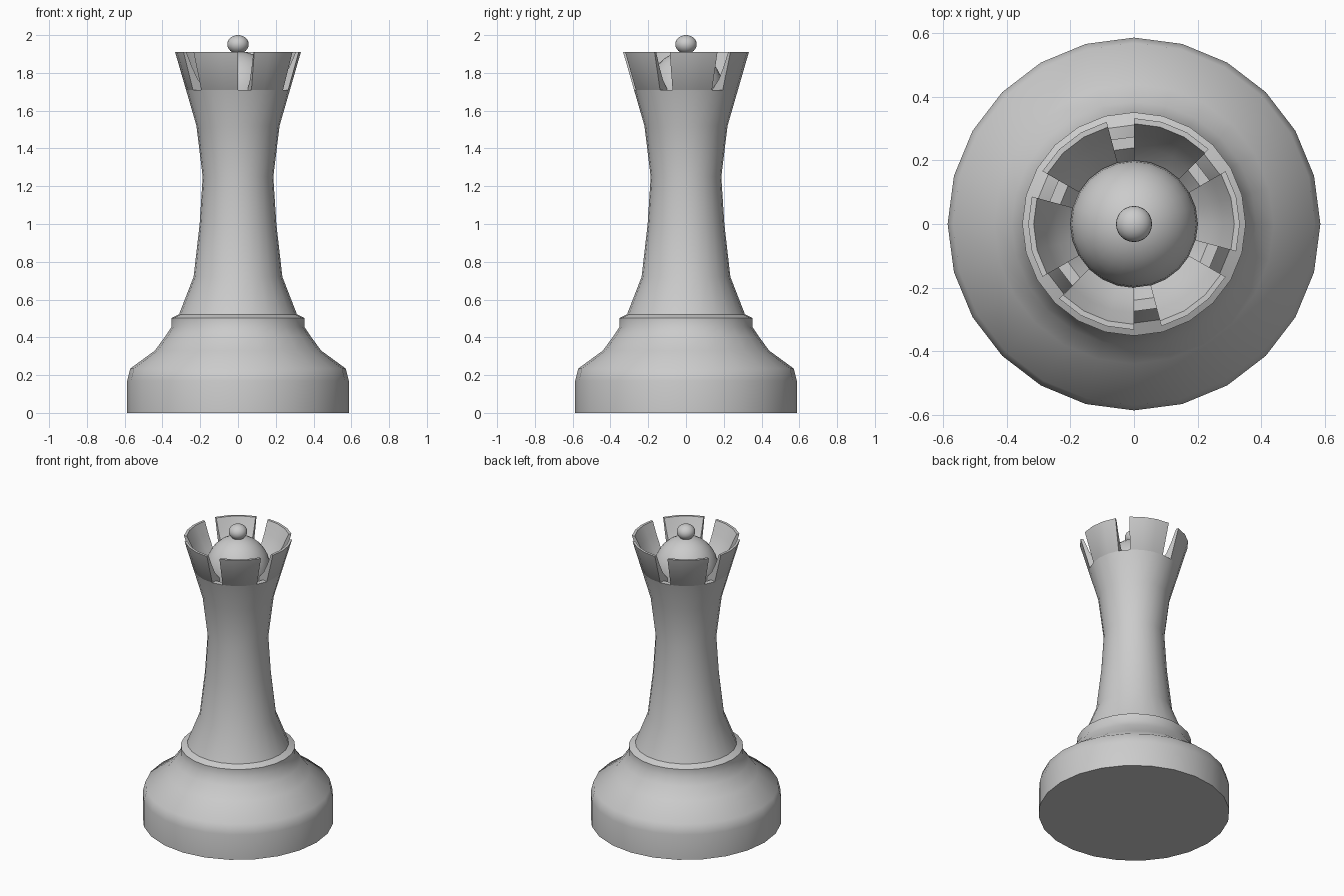
import bpy, bmesh
from math import radians, cos, sin, pi

if "Cube" in bpy.data.objects:
    bpy.data.objects.remove(bpy.data.objects["Cube"])

N = 24
STEP = 2 * pi / N


def finish(bm, name, angle):
    bmesh.ops.remove_doubles(bm, verts=bm.verts, dist=1e-5)
    bmesh.ops.recalc_face_normals(bm, faces=bm.faces)
    mesh = bpy.data.meshes.new(name)
    bm.to_mesh(mesh)
    bm.free()
    ob = bpy.data.objects.new(name, mesh)
    bpy.context.collection.objects.link(ob)
    bpy.ops.object.select_all(action='DESELECT')
    ob.select_set(True)
    bpy.context.view_layer.objects.active = ob
    bpy.ops.object.shade_smooth_by_angle(angle=radians(angle))
    return ob


def ring(bm, profile, a):
    return [bm.verts.new((r * cos(a), r * sin(a), z)) for r, z in profile]


def lathe(name, profile, angle=40):
    """Full turn of an open profile; ends on the axis or is capped at the bottom."""
    bm = bmesh.new()
    cols = [ring(bm, profile, i * STEP) for i in range(N)]
    for i in range(N):
        a, b = cols[i], cols[(i + 1) % N]
        for j in range(len(profile) - 1):
            if profile[j][0] < 1e-6:
                bm.faces.new((a[j], b[j + 1], a[j + 1]))
            elif profile[j + 1][0] < 1e-6:
                bm.faces.new((a[j], b[j], a[j + 1]))
            else:
                bm.faces.new((a[j], b[j], b[j + 1], a[j + 1]))
    if profile[0][0] > 0:
        bm.faces.new([c[0] for c in cols])
    return finish(bm, name, angle)


# Base, collar and stem, with a recessed seat at the foot of the crown
lathe("body", [
    (0.587, 0), (0.587, 0.17), (0.57, 0.235), (0.44, 0.33),
    (0.385, 0.405), (0.352, 0.455), (0.352, 0.503), (0.312, 0.522),
    (0.235, 0.72), (0.203, 1.0), (0.187, 1.25), (0.22, 1.52),
    (0.275, 1.71), (0.24, 1.71), (0.20, 1.66), (0, 1.66)])

# Crown: six flared teeth, each three segments wide with a one-segment gap
tooth = [(0.275, 1.71), (0.333, 1.91), (0.316, 1.91),
         (0.280, 1.83), (0.245, 1.765), (0.20, 1.715), (0.20, 1.66), (0.24, 1.68)]
bm = bmesh.new()
for k in range(6):
    cols = [ring(bm, tooth, radians(45 + 60 * k) + i * STEP) for i in range(4)]
    for a, b in zip(cols, cols[1:]):
        for j in range(len(tooth)):
            n = (j + 1) % len(tooth)
            bm.faces.new((a[j], b[j], b[n], a[n]))
    bm.faces.new(cols[0])
    bm.faces.new(cols[-1])
finish(bm, "crown_teeth", 40)

# Domed cap inside the crown
lathe("dome", [(0.2, 1.66)] + [
    (0.2 * cos(i * pi / 16), 1.70 + 0.215 * sin(i * pi / 16)) for i in range(8)]
    + [(0, 1.915)])

# Ball finial
bm = bmesh.new()
bmesh.ops.create_uvsphere(bm, u_segments=N, v_segments=12, radius=0.057)
for v in bm.verts:
    v.co.z = v.co.z * 0.86 + 1.951
finish(bm, "finial_ball", 60)
